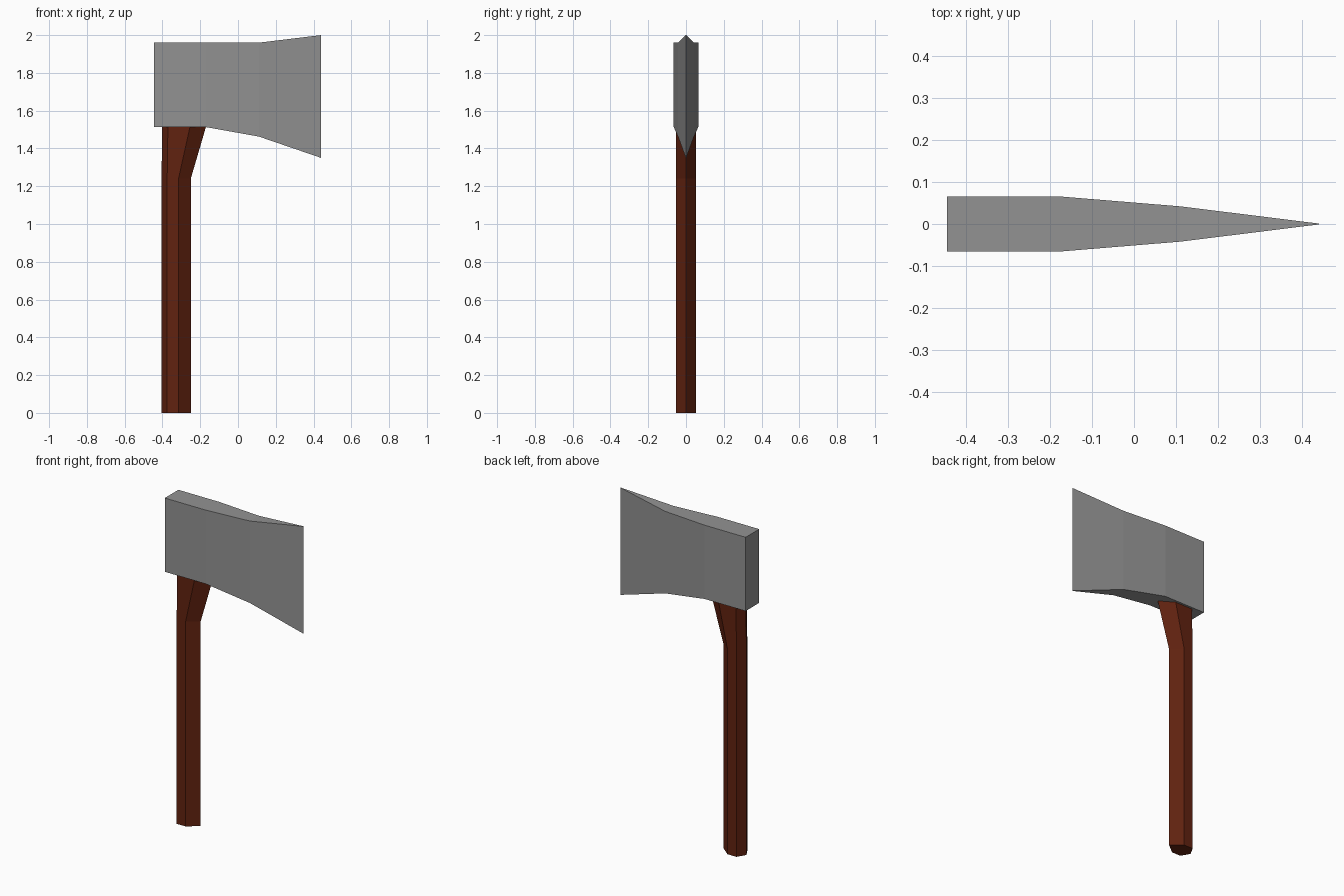
import bpy
import bmesh
import math

cube = bpy.data.objects.get("Cube")
if cube:
    bpy.data.objects.remove(cube, do_unlink=True)


def make_material(name, rgb):
    mat = bpy.data.materials.new(name)
    mat.use_nodes = True
    mat.diffuse_color = (*rgb, 1)
    bsdf = next(n for n in mat.node_tree.nodes if n.type == "BSDF_PRINCIPLED")
    bsdf.inputs["Base Color"].default_value = (*rgb, 1)
    return mat


def loft(name, rings, mat):
    """Join equal-sized rings of points into a closed, flat-shaded solid."""
    bm = bmesh.new()
    loops = [[bm.verts.new(p) for p in ring] for ring in rings]
    for a, b in zip(loops, loops[1:]):
        for i in range(len(a)):
            j = (i + 1) % len(a)
            bm.faces.new((a[i], a[j], b[j], b[i]))
    bm.faces.new(loops[0])
    bm.faces.new(loops[-1])
    bmesh.ops.remove_doubles(bm, verts=bm.verts, dist=0.0001)
    bmesh.ops.recalc_face_normals(bm, faces=bm.faces)
    mesh = bpy.data.meshes.new(name)
    bm.to_mesh(mesh)
    bm.free()
    mesh.materials.append(mat)
    obj = bpy.data.objects.new(name, mesh)
    bpy.context.collection.objects.link(obj)
    return obj


steel = make_material("grey steel", (0.29, 0.29, 0.29))
wood = make_material("red brown wood", (0.12, 0.016, 0.005))

# Axe head: rectangular sections (x, half thickness, bottom, top) narrowing to the edge
sections = [(-0.445, 0.065, 1.513, 1.96), (-0.17, 0.065, 1.513, 1.96),
            (0.11, 0.042, 1.463, 1.96), (0.44, 0.001, 1.35, 2.0)]
loft("axe_head", [[(x, -t, lo), (x, t, lo), (x, t, hi), (x, -t, hi)]
                  for x, t, lo, hi in sections], steel)


# Handle: hexagon with a drawn-out front ridge, flaring forward below the head
def hexagon(z, back, shoulder, ridge):
    ring = []
    for i in range(6):
        a = math.radians(60 * i)
        x = -0.345 + 0.06 * math.cos(a)
        x += ridge if i == 0 else shoulder if i in (1, 5) else back
        ring.append((x, 0.06 * math.sin(a), z))
    return ring


loft("handle", [hexagon(0, 0, 0, 0.035), hexagon(1.24, 0, 0, 0.035),
                hexagon(1.52, 0.004, 0.062, 0.117)], wood)
